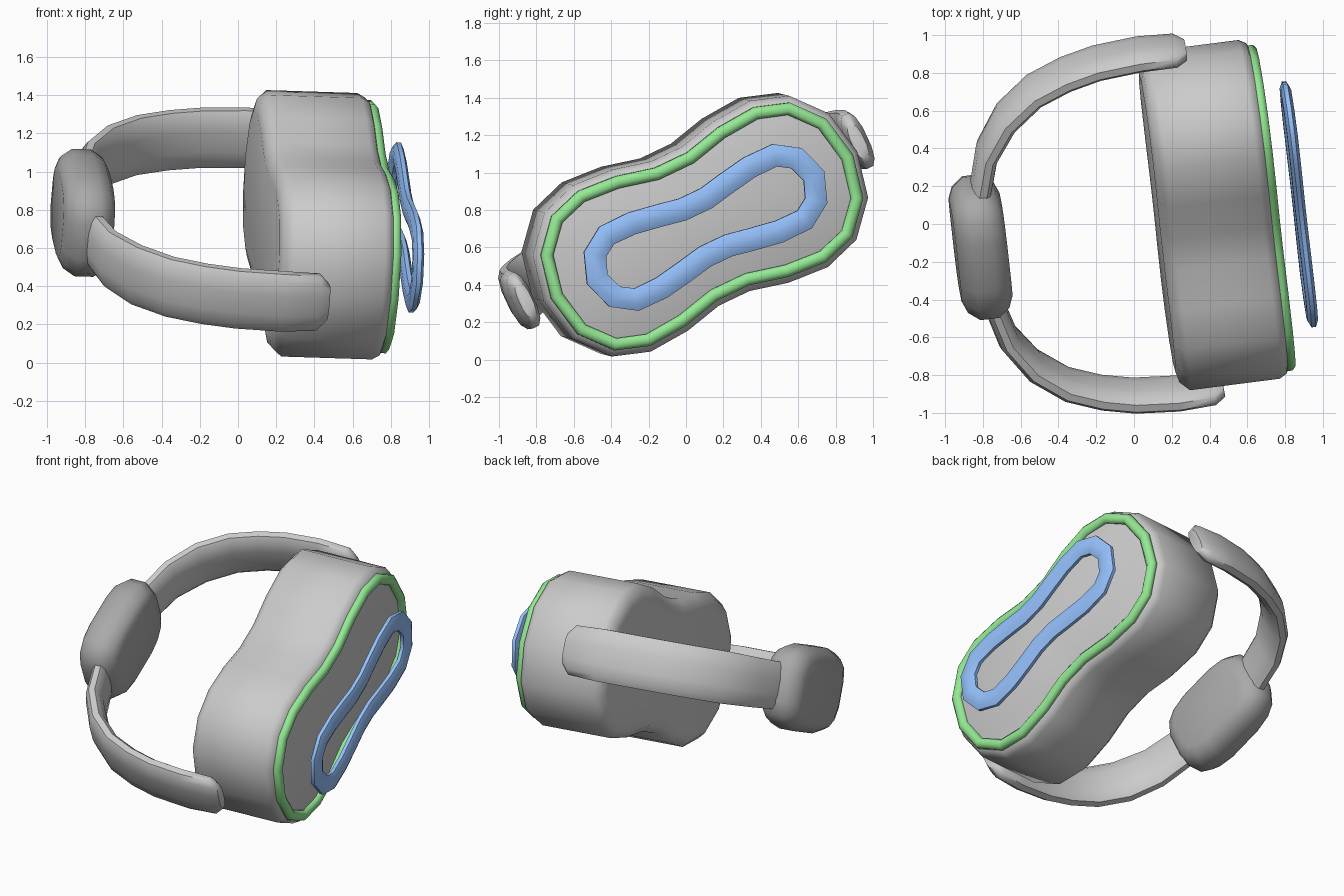
import bpy, bmesh, math
from mathutils import Vector, Matrix

if "Cube" in bpy.data.objects:
    bpy.data.objects.remove(bpy.data.objects["Cube"])

# Tilted working frame: local x = facing direction, y = long axis, z = up
X = Vector((1, 0.128, -0.032)).normalized()
Y = Vector((0, 0.906, 0.423))
Y = (Y - X * Y.dot(X)).normalized()
Z = X.cross(Y)
FRAME = Matrix.Translation((0.722, 0.085, 0.712)) @ Matrix((X, Y, Z)).transposed().to_4x4()


def material(name, rgb):
    m = bpy.data.materials.new(name)
    m.diffuse_color = (*rgb, 1)
    m.use_nodes = True
    m.node_tree.nodes["Principled BSDF"].inputs["Base Color"].default_value = m.diffuse_color
    return m


def skin(name, rings, closed=False, mat=None, angle=50):
    """Join a row of equal point rings into a surface."""
    bm = bmesh.new()
    vs = [[bm.verts.new(FRAME @ Vector(p)) for p in r] for r in rings]
    n, k = len(vs[0]), len(vs)
    for i in range(k if closed else k - 1):
        a, b = vs[i], vs[(i + 1) % k]
        for j in range(n):
            bm.faces.new((a[j], a[(j + 1) % n], b[(j + 1) % n], b[j]))
    if not closed:
        bm.faces.new(vs[0])
        bm.faces.new(vs[-1])
    bmesh.ops.recalc_face_normals(bm, faces=bm.faces)
    me = bpy.data.meshes.new(name)
    bm.to_mesh(me)
    bm.free()
    me.shade_smooth()
    me.set_sharp_from_angle(angle=math.radians(angle))
    if mat:
        me.materials.append(mat)
    ob = bpy.data.objects.new(name, me)
    bpy.context.collection.objects.link(ob)
    return ob


def superellipse(a, b, n, power):
    pts = []
    for i in range(n):
        t = 2 * math.pi * (i + 0.5) / n
        c, s = math.cos(t), math.sin(t)
        pts.append((a * math.copysign(abs(c) ** power, c), b * math.copysign(abs(s) ** power, s)))
    return pts


def sweep(path, axis, section, closed=False, scales=None):
    """Rings of a section (side, axis) carried along a flat path."""
    path = [Vector(p) for p in path]
    k, rings = len(path), []
    for i, p in enumerate(path):
        prev = path[i - 1] if closed or i else p
        nxt = path[(i + 1) % k] if closed or i < k - 1 else p
        side = (nxt - prev).normalized().cross(axis)
        s = scales[i] if scales else 1
        rings.append([p + side * u * s + axis * v * s for u, v in section])
    return rings


def full_outline(quarter):
    """Mirror a quarter outline (first point on the long axis) into a closed loop."""
    q = quarter
    half = q + [(-y, z) for y, z in reversed(q)]
    return half + [(y, -z) for y, z in half[-2:0:-1]]


def offset(outline, d):
    n, out = len(outline), []
    for i, p in enumerate(outline):
        t = Vector(outline[(i + 1) % n]) - Vector(outline[i - 1])
        t.normalize()
        out.append((p[0] + t.y * d, p[1] - t.x * d))
    return out


AX, AZ = Vector((1, 0, 0)), Vector((0, 0, 1))
rim = full_outline([(0.865, 0), (0.82, 0.22), (0.69, 0.37), (0.52, 0.425), (0.31, 0.41), (0.1, 0.36)])
loop = full_outline([(0.645, 0), (0.60, 0.125), (0.5, 0.19), (0.35, 0.19), (0.2, 0.165), (0.07, 0.14)])

# Peanut-shaped housing with rounded back edge
levels = [(-0.605, -0.04), (-0.59, 0.02), (-0.54, 0.068), (-0.06, 0.068), (-0.02, 0.045), (0, 0)]
skin("housing", [[(x, y, z) for y, z in offset(rim, d)] for x, d in levels])

# Green trim on the front edge
skin("front_trim", sweep([(0, y, z) for y, z in rim], AX, superellipse(0.036, 0.032, 8, 1), True),
     True, material("green", (0.3, 0.82, 0.3)))

# Flat blue loop floating ahead of the front
skin("front_loop", sweep([(0.152, y, z) for y, z in loop], AX, superellipse(0.066, 0.03, 8, 1), True),
     True, material("blue", (0.3, 0.53, 0.97)))

# Two mirrored strap arms
arm = [(-0.355, 0.99), (-0.41, 0.995), (-0.6, 1.0), (-0.83, 0.98), (-1.0, 0.938), (-1.176, 0.865),
       (-1.34, 0.73), (-1.46, 0.545), (-1.53, 0.28)]
scales = [0.6, 0.95, 1, 1, 1, 1, 1, 0.95, 0.9]
for side, label in ((1, "left"), (-1, "right")):
    skin("strap_" + label, sweep([(x, y * side, 0.02) for x, y in arm], AZ,
                                 superellipse(0.06, 0.17, 12, 0.8), False, scales))

# Dark pad at the back of the strap
pad = superellipse(0.375, 0.275, 16, 0.62)
pad_levels = [(-0.135, 0.72), (-0.11, 0.88), (-0.05, 1), (0.05, 1), (0.11, 0.88), (0.135, 0.72)]
skin("back_pad", [[(-1.55 + x, y * s, 0.025 + z * s) for y, z in pad] for x, s in pad_levels],
     mat=material("dark_grey", (0.4, 0.4, 0.4)))
